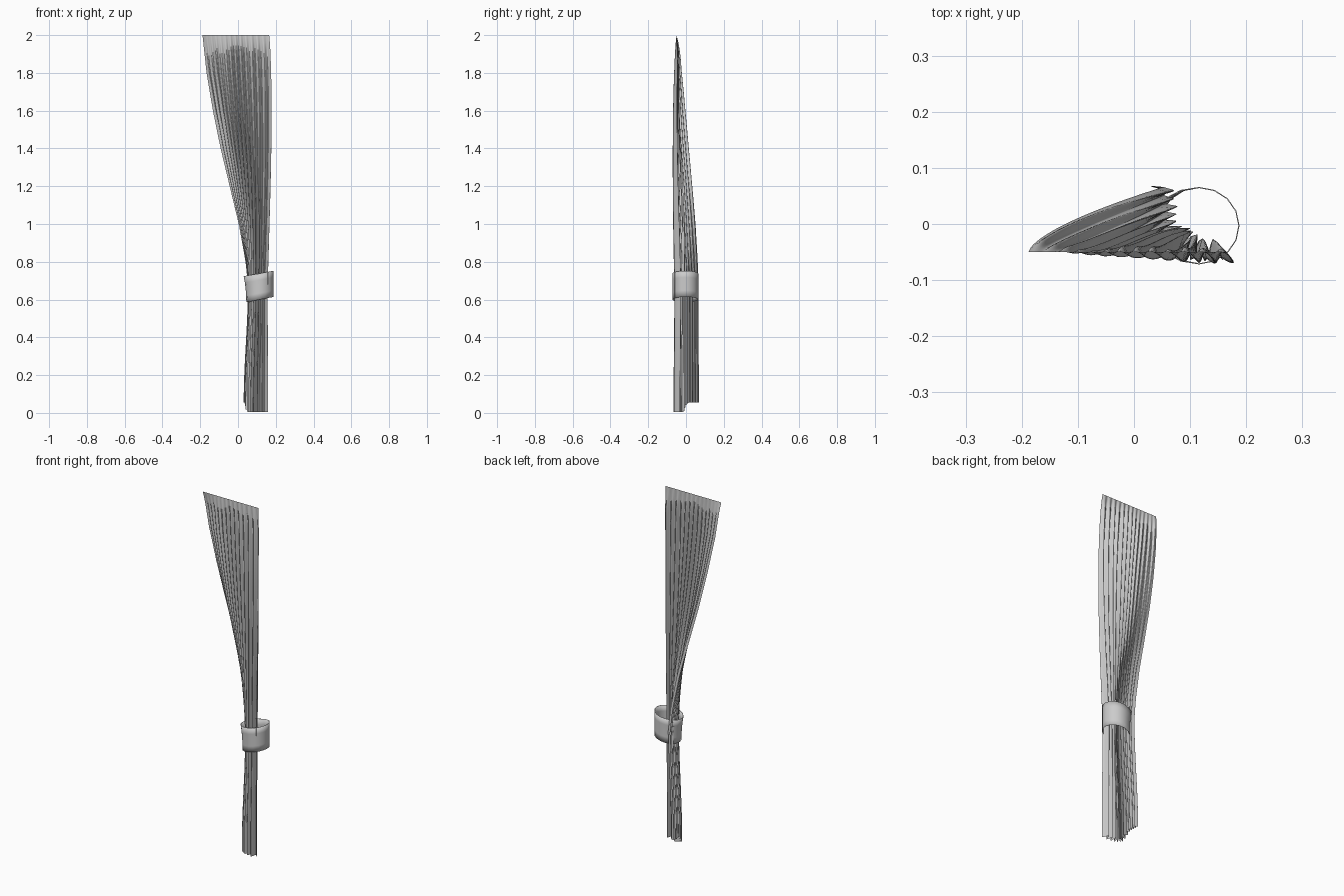
import bpy, math, random
from mathutils import Vector

if "Cube" in bpy.data.objects:
    bpy.data.objects.remove(bpy.data.objects["Cube"])

random.seed(4)
NU, NV, FOLDS = 364, 48, 13
depth = [random.uniform(0.65, 1.3) for _ in range(FOLDS + 1)]


def lerp_table(t, table):
    for (a, p), (b, q) in zip(table, table[1:]):
        if t <= b:
            return p + (q - p) * (t - a) / (b - a)
    return table[-1][1]


def bezier(pts, t):
    a, b, c, d = (Vector(p) for p in pts)
    s = 1 - t
    return a*s**3 + b*3*s*s*t + c*3*s*t*t + d*t**3


def smoothstep(t):
    t = max(0, min(1, t))
    return t * t * (3 - 2 * t)


def mesh_object(name, verts, faces, angle):
    me = bpy.data.meshes.new(name)
    me.from_pydata(verts, [], faces)
    ob = bpy.data.objects.new(name, me)
    bpy.context.collection.objects.link(ob)
    bpy.ops.object.select_all(action='DESELECT')
    ob.select_set(True)
    bpy.context.view_layer.objects.active = ob
    bpy.ops.object.shade_smooth_by_angle(angle=math.radians(angle))
    return ob


# Curtain plan lines: wrapped round the tie, and at the hem
TIE = [(0.052, 0.066), (0.054, -0.01), (0.052, -0.072), (0.157, -0.060)]
HEM = [(0.030, 0.068), (0.032, -0.01), (0.032, -0.078), (0.159, -0.064)]
GATHER = [(0.68, 1), (0.8, 0.95), (1.0, 0.80), (1.2, 0.60), (1.4, 0.4),
          (1.6, 0.23), (1.8, 0.09), (2.0, 0)]


def base(u, z):
    tie = bezier(TIE, u)
    if z < 0.66:
        return tie.lerp(bezier(HEM, u), smoothstep((0.66 - z) / 0.6))
    rod = Vector((-0.188 + 0.353 * u, -0.05))
    f = lerp_table(z, GATHER)
    p = rod.lerp(tie, f)
    if u < 0.3:  # leading edge swings back earlier than it moves sideways
        p.y += (f ** 0.65 - f) * (tie.y - rod.y) * (1 - u / 0.3)
    bulge = math.sin(math.pi * ((2 - z) / 1.34) ** 0.7)
    return p + Vector((0.015 * u * bulge, -0.016 * bulge * min(1, 5 * u)))


def curtain_point(u, v):
    bottom = 0.005 + 0.05 * (1 - smoothstep((u - 0.22) / 0.3))
    z = 2 + (bottom - 2) * v
    p = base(u, z)
    t = (base(u + 0.002, z) - base(u - 0.002, z)).normalized()
    k = FOLDS * (1.2 * u - 0.2 * u * u)   # folds widen to the right
    i = min(int(k), FOLDS - 1)
    drop = 2 - z
    amp = 0.030 * depth[i] * (0.4 * min(1, drop / 0.1) + 0.6 * min(1, drop / 1.1))
    amp *= 0.7 + 0.85 * u
    d = amp * (0.5 - 0.5 * math.cos(2 * math.pi * k))
    return (p.x - t.y * d, p.y + t.x * d, z)


verts = [curtain_point(i / NU, j / NV) for j in range(NV + 1) for i in range(NU + 1)]
w = NU + 1
faces = [(j*w + i, (j+1)*w + i, (j+1)*w + i + 1, j*w + i + 1)
         for j in range(NV) for i in range(NU)]
mesh_object("curtain", verts, faces, 60)

# Tieback band: tilted oval loop, flared on the gathered side
SEG, ROWS = 16, 4
verts = []
for r in range(ROWS + 1):
    h = r / ROWS
    for s in range(SEG):
        a = 2 * math.pi * s / SEG
        left = max(0, -math.cos(a))
        x = 0.116 + 0.072 * math.cos(a) - left * 0.014 * h * h
        y = -0.003 + 0.069 * math.sin(a)
        z = 0.600 + 0.138 * h + 0.014 * math.cos(a)
        verts.append((x, y, z))
faces = [(r*SEG + s, r*SEG + (s+1) % SEG, (r+1)*SEG + (s+1) % SEG, (r+1)*SEG + s)
         for r in range(ROWS) for s in range(SEG)]
band = mesh_object("tieback_band", verts, faces, 40)
mod = band.modifiers.new("thickness", 'SOLIDIFY')
mod.thickness = 0.002
